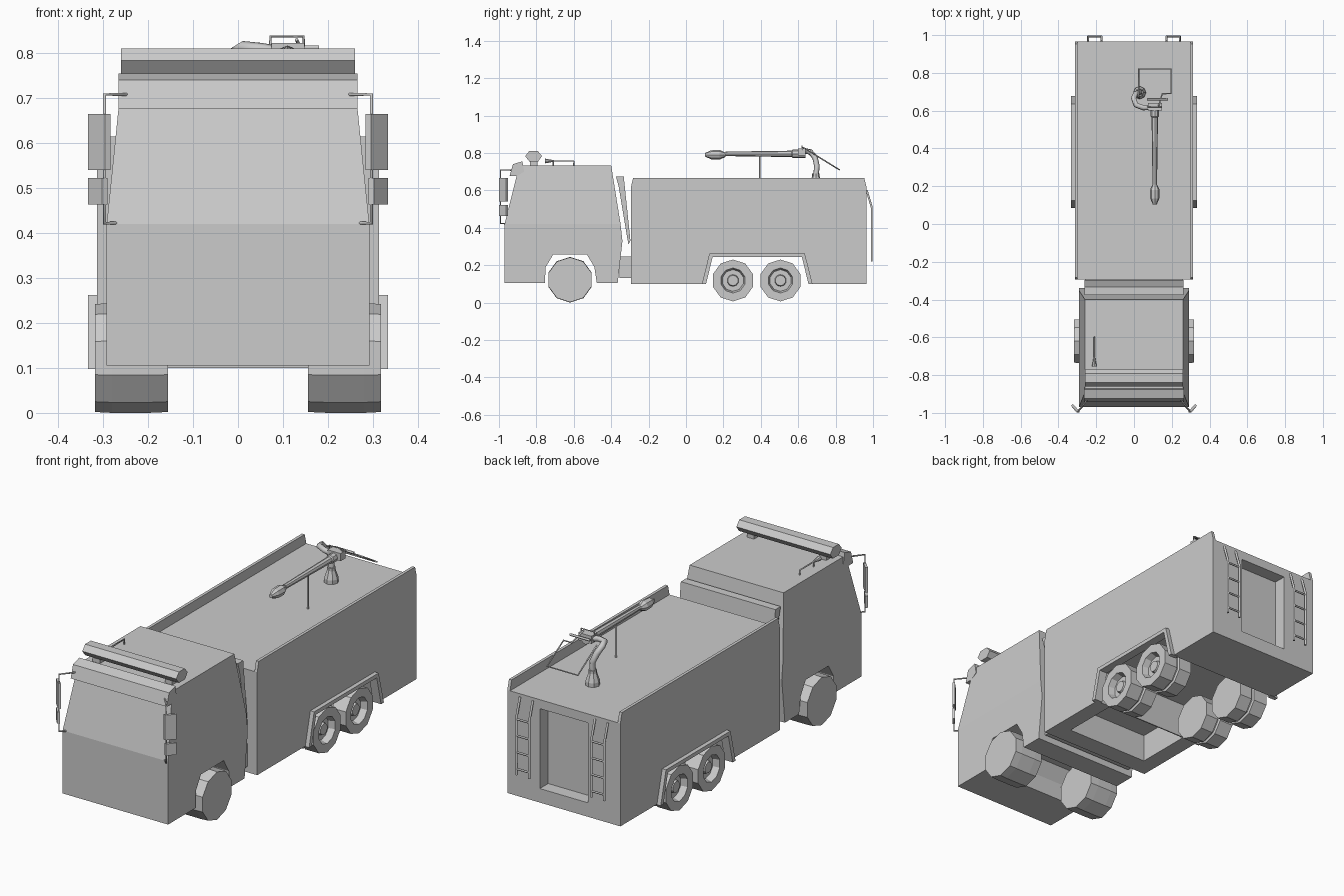
import bpy, bmesh, math
from mathutils import Vector

cube = bpy.data.objects.get("Cube")
if cube:
    bpy.data.objects.remove(cube, do_unlink=True)

grey = bpy.data.materials.new("plain_grey")
grey.use_nodes = True
grey.diffuse_color = (0.6, 0.6, 0.6, 1)
grey.node_tree.nodes["Principled BSDF"].inputs["Base Color"].default_value = (0.6, 0.6, 0.6, 1)


def add(name, data):
    ob = bpy.data.objects.new(name, data)
    bpy.context.collection.objects.link(ob)
    data.materials.append(grey)
    return ob


def from_bmesh(name, bm):
    bmesh.ops.recalc_face_normals(bm, faces=bm.faces[:])
    me = bpy.data.meshes.new(name)
    bm.to_mesh(me)
    bm.free()
    return add(name, me)


def prism(name, profile, x0, x1, taper=None):
    """Side profile (y, z) extruded from x0 to x1; taper gives half width by height."""
    bm = bmesh.new()
    rings = []
    for x in (x0, x1):
        rings.append([bm.verts.new((math.copysign(taper(z), x) if taper else x, y, z))
                      for y, z in profile])
    bm.faces.new(rings[0])
    bm.faces.new(rings[1])
    n = len(profile)
    for i in range(n):
        j = (i + 1) % n
        bm.faces.new((rings[0][i], rings[0][j], rings[1][j], rings[1][i]))
    return from_bmesh(name, bm)


def box(name, xs, ys, zs):
    return prism(name, [(ys[0], zs[0]), (ys[1], zs[0]), (ys[1], zs[1]), (ys[0], zs[1])], *xs)


def lathe(name, profile, sides, origin, axis):
    """Rings of (distance along axis, radius) around an axis, closed at both ends."""
    bm = bmesh.new()
    rot = Vector((0, 0, 1)).rotation_difference(Vector(axis))
    if abs(axis[0]) > 0.9:
        rot = Vector((axis[0], 0, 0)).to_track_quat('Z', 'Y')
    rings = []
    for d, r in profile:
        ring = []
        for k in range(sides):
            a = math.tau * k / sides
            # a corner always points straight down on wheels
            if abs(axis[0]) > 0.9:
                p = Vector((axis[0] * d, r * math.sin(a), -r * math.cos(a)))
            else:
                p = rot @ Vector((r * math.cos(a), r * math.sin(a), d))
            ring.append(bm.verts.new(p + Vector(origin)))
        rings.append(ring)
    for a, b in zip(rings, rings[1:]):
        for k in range(sides):
            j = (k + 1) % sides
            bm.faces.new((a[k], a[j], b[j], b[k]))
    bm.faces.new(rings[0])
    bm.faces.new(rings[-1])
    return from_bmesh(name, bm)


def tube(name, points, radius, closed=False):
    cu = bpy.data.curves.new(name, 'CURVE')
    cu.dimensions = '3D'
    cu.bevel_depth = radius
    cu.bevel_resolution = 1
    cu.use_fill_caps = True
    sp = cu.splines.new('POLY')
    sp.points.add(len(points) - 1)
    for p, co in zip(sp.points, points):
        p.co = (*co, 1)
    sp.use_cyclic_u = closed
    return add(name, cu)


def cut(target, cutter):
    cutter.hide_render = True
    cutter.hide_viewport = True
    cutter.display_type = 'WIRE'
    mod = target.modifiers.new("cut", 'BOOLEAN')
    mod.operation = 'DIFFERENCE'
    mod.solver = 'EXACT'
    mod.object = cutter


# Cab: straight lower half with wheel arch, tapering upper half
prism("cab_lower", [(-.97, .105), (-.755, .105), (-.75, .19), (-.71, .257), (-.53, .257),
                    (-.49, .19), (-.477, .105), (-.365, .105), (-.34, .33), (-.35, .42),
                    (-.97, .42)], -.292, .292)
prism("cab_upper", [(-.97, .42), (-.35, .42), (-.40, .733), (-.893, .733), (-.905, .68)],
      -1, 1, lambda z: .292 - .032 * (z - .42) / .313)
prism("visor", [(-.943, .677), (-.925, .74), (-.875, .755), (-.865, .70), (-.9, .677)], -.266, .266)
prism("light_bar", [(-.86, .783), (-.838, .81), (-.792, .81), (-.77, .783), (-.79, .755),
                    (-.838, .755)], -.26, .26)
for s in (-1, 1):
    box("light_bar_foot", (s * .2 - .02, s * .2 + .02), (-.835, -.795), (.73, .757))
prism("cab_rear_panel", [(-.375, .675), (-.333, .675), (-.297, .33), (-.308, .31), (-.36, .62)],
      -.262, .262)
box("cab_coupling", (-.26, .26), (-.355, -.29), (.13, .245))

# Roof horn
tube("horn_pipe", [(-.21, -.73, .757), (-.21, -.6, .757), (-.21, -.6, .73)], .004)
tube("horn_leg", [(-.21, -.71, .757), (-.21, -.71, .73)], .004)
lathe("horn_bell", [(0, .004), (.05, .013)], 8, (-.21, -.705, .757), (0, -1, 0))

# Body with full-width wheel well, open underside and rear recess
body = prism("body", [(-.295, .10), (.096, .10), (.134, .25), (.626, .25), (.668, .10),
                      (.966, .10), (.966, .615), (-.295, .615)], -.313, .313)
cut(body, box("underside_cutter", (-.23, .23), (-.2, .09), (.05, .24)))
cut(body, box("rear_recess_cutter", (-.133, .133), (.9, 1.05), (.17, .57)))

# Parts that repeat on both sides
for s in (-1, 1):
    side = "left" if s > 0 else "right"
    prism(side + "_roof_rail", [(-.295, .615), (-.283, .665), (.953, .665), (.966, .615)],
          s * .298, s * .313)
    prism(side + "_fender", [(.085, .098), (.125, .262), (.635, .262), (.677, .098),
                             (.655, .098), (.62, .243), (.142, .243), (.107, .098)],
          s * .29, s * .334)

    # Wheels: plain front pair, dished double pairs at the rear
    lathe(side + "_front_wheel", [(.156, .12), (.2, .122), (.28, .122), (.318, .12)],
          10, (0, -.62, .122), (s, 0, 0))
    for y in (.251, .505):
        lathe(side + "_rear_wheel",
              [(.156, .112), (.226, .112), (.23, .1), (.238, .1), (.242, .112), (.318, .112),
               (.318, .067), (.285, .058), (.285, .032), (.3, .028)],
              10, (0, y, .118), (s, 0, 0))

    # Mirrors on a bent bracket
    tube(side + "_mirror_bracket", [(s * .247, -.93, .708), (s * .297, -.992, .708),
                                    (s * .297, -.992, .422), (s * .27, -.965, .422)], .004)
    for part, z0, z1, inner in (("upper", .54, .665, .284), ("lower", .463, .522, .29)):
        bm = bmesh.new()
        quad = [(inner, -.995), (inner + .012, -1.0), (.333, -.963), (.325, -.953)]
        base = bm.faces.new([bm.verts.new((s * x, y, z0)) for x, y in quad])
        ext = bmesh.ops.extrude_face_region(bm, geom=[base])
        bmesh.ops.translate(bm, vec=(0, 0, z1 - z0),
                            verts=[v for v in ext["geom"] if isinstance(v, bmesh.types.BMVert)])
        if not base.is_valid or len(bm.faces) < 6:
            bm.faces.new(list(bm.verts)[:4])
        from_bmesh(side + "_" + part + "_mirror", bm)

    # Rear ladders
    for x in (.172, .243):
        tube(side + "_ladder_rail", [(s * x, .966, .6), (s * x, .993, .51), (s * x, .993, .22)], .006)
    for k in range(4):
        z = .25 + .083 * k
        tube(side + "_ladder_rung", [(s * .172, .993, z), (s * .243, .993, z)], .005)

# Roof water cannon
lathe("cannon_base", [(0, .034), (.02, .034), (.06, .02), (.075, .02)], 8,
      (.03, .695, .615), (0, 0, 1))
tube("cannon_pipe", [(.03, .695, .68), (.028, .70, .73), (.01, .69, .775), (-.002, .665, .805),
                     (.01, .63, .812), (.05, .615, .808), (.11, .62, .797)], .015)
lathe("cannon_barrel", [(0, .022), (.07, .022), (.075, .017), (.43, .012)], 8,
      (.11, .64, .795), (0, -1, 0))
lathe("cannon_nozzle", [(0, .012), (.03, .026), (.075, .024), (.108, .01)], 8,
      (.11, .21, .79), (0, -1, 0))
box("cannon_pivot", (.075, .148), (.60, .64), (.785, .823))
tube("cannon_support", [(.11, .395, .615), (.11, .395, .795)], .005)
tube("cannon_crossbar", [(.07, .66, .812), (.18, .66, .812)], .006)
tube("cannon_top_handle", [(.072, .62, .815), (.072, .62, .837), (.146, .62, .837),
                           (.146, .62, .815)], .003)
tube("cannon_steering_frame", [(.025, .67, .803), (.025, .82, .71), (.195, .82, .71),
                               (.195, .69, .79), (.15, .69, .79), (.13, .625, .83)], .004)
